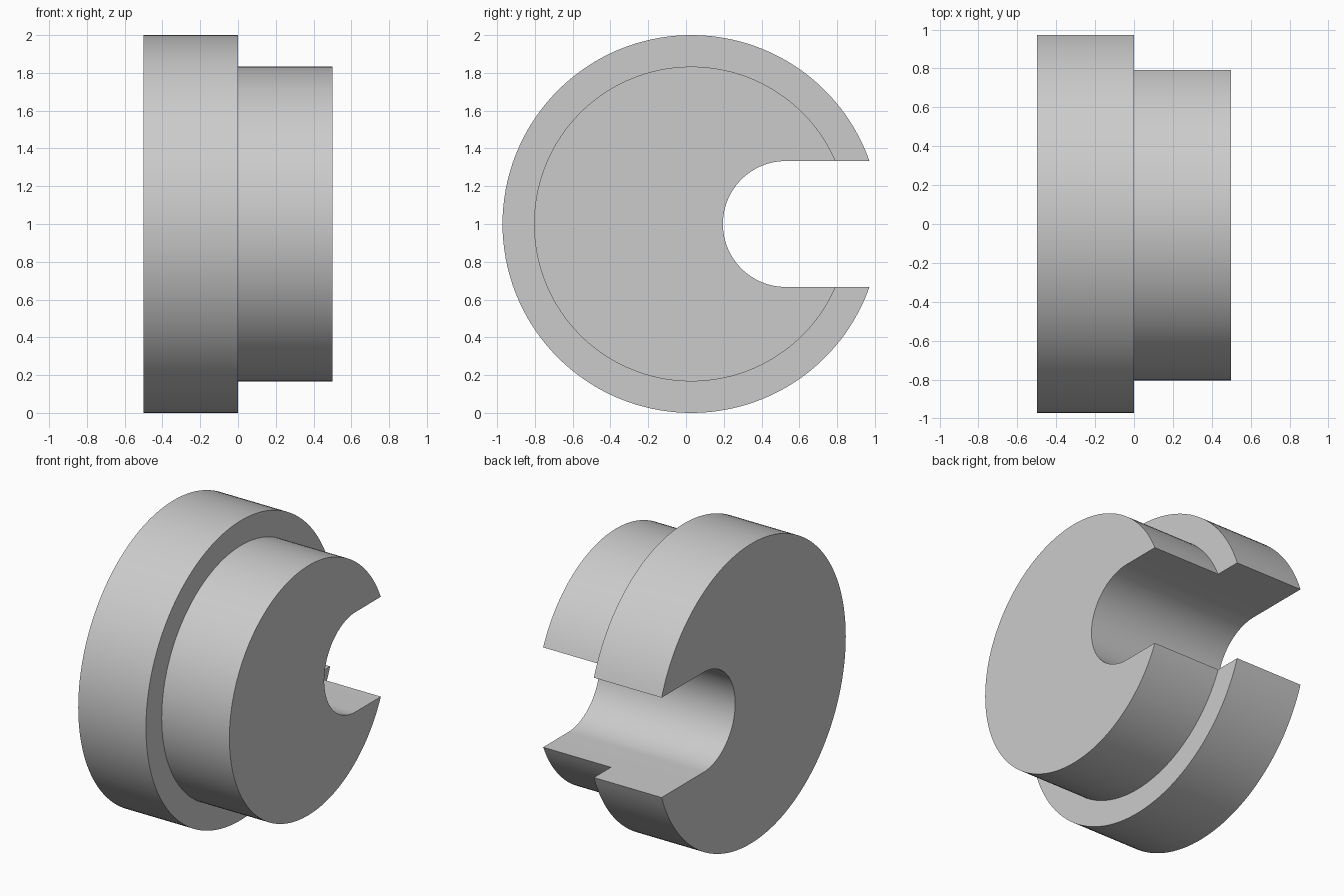
import bpy
import bmesh
from math import asin, cos, pi, radians, sin

cube = bpy.data.objects.get("Cube")
if cube:
    bpy.data.objects.remove(cube)

# Dimensions: the body axis runs along x, the slot opens to the back
FLANGE_R, HUB_R, SLOT_R = 1.0, 0.8333, 0.3333
AXIS_Y, AXIS_Z = 0.0286, 1.0
SLOT_Y = AXIS_Y + 0.5
BACK, STEP, FRONT = -0.5, 0.0, 0.5
RIM_STEPS, SLOT_STEPS = 120, 48


def arc(radius, centre_y, start, end, steps):
    angles = [start + (end - start) * i / steps for i in range(steps + 1)]
    return [(centre_y + radius * cos(a), AXIS_Z + radius * sin(a)) for a in angles]


def rim(radius):
    gap = asin(SLOT_R / radius)
    return arc(radius, AXIS_Y, gap, 2 * pi - gap, RIM_STEPS)


def place(bm, points, x):
    return [bm.verts.new((x, y, z)) for y, z in points]


def bridge(bm, a, b):
    for i in range(len(a) - 1):
        bm.faces.new((a[i], a[i + 1], b[i + 1], b[i]))


bm = bmesh.new()
big, small = rim(FLANGE_R), rim(HUB_R)
slot = arc(SLOT_R, SLOT_Y, 1.5 * pi, 0.5 * pi, SLOT_STEPS)
mouth = [small[-1]] + slot + [small[0]]

# Flange: rim and slot walls, with the back cap
rim_back, rim_step = place(bm, big, BACK), place(bm, big, STEP)
slot_back, slot_step = place(bm, mouth, BACK), place(bm, mouth, STEP)
bridge(bm, rim_back, rim_step)
bridge(bm, [rim_back[-1]] + slot_back + [rim_back[0]],
       [rim_step[-1]] + slot_step + [rim_step[0]])
bm.faces.new(rim_back + slot_back)

# Hub: shoulder ring, rim and slot walls, with the front cap
hub_step = [slot_step[-1]] + place(bm, small[1:-1], STEP) + [slot_step[0]]
hub_front = place(bm, small, FRONT)
slot_front = [hub_front[-1]] + place(bm, slot, FRONT) + [hub_front[0]]
bridge(bm, rim_step, hub_step)
bridge(bm, hub_step, hub_front)
bridge(bm, slot_step, slot_front)
bm.faces.new(hub_front + slot_front[1:-1])

bmesh.ops.recalc_face_normals(bm, faces=bm.faces)
mesh = bpy.data.meshes.new("slotted_bushing")
bm.to_mesh(mesh)
bm.free()

# Plain grey material
grey = bpy.data.materials.new("grey")
grey.use_nodes = True
colour = (0.6, 0.6, 0.6, 1)
grey.diffuse_color = colour
grey.node_tree.nodes["Principled BSDF"].inputs["Base Color"].default_value = colour
mesh.materials.append(grey)

bushing = bpy.data.objects.new("slotted_bushing", mesh)
bpy.context.collection.objects.link(bushing)
bpy.ops.object.select_all(action="DESELECT")
bushing.select_set(True)
bpy.context.view_layer.objects.active = bushing
bpy.ops.object.shade_smooth_by_angle(angle=radians(30))
